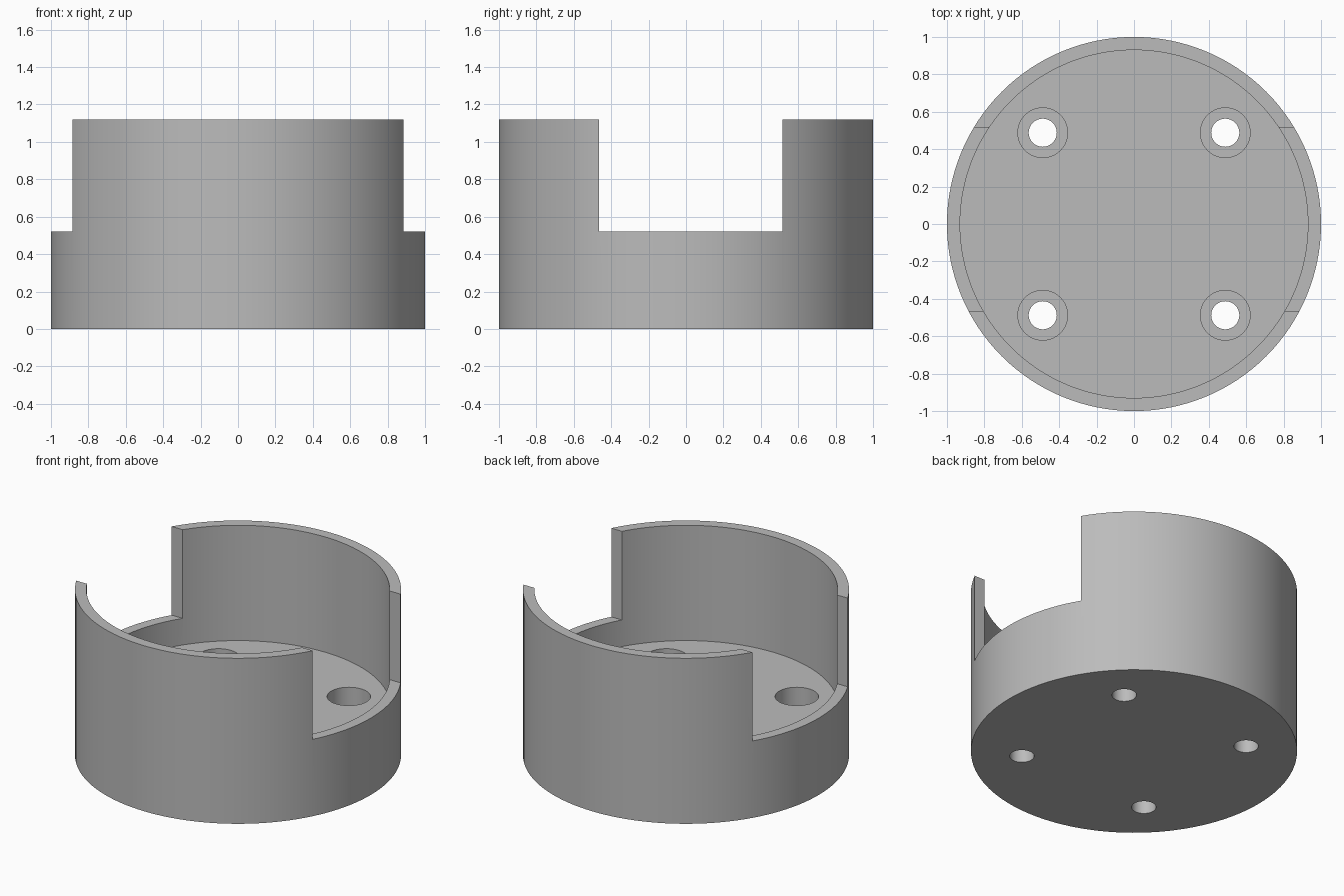
import bpy

old = bpy.data.objects.get("Cube")
if old:
    bpy.data.objects.remove(old, do_unlink=True)

RADIUS, INNER, HEIGHT = 1.0, 0.93, 1.12
FLOOR, SILL = 0.34, 0.52
NOTCH_FRONT, NOTCH_BACK = -0.465, 0.515
HOLE_POS, HOLE_R, BORE_R, BORE_Z = 0.488, 0.075, 0.133, 0.15

grey = bpy.data.materials.new("plain grey")
grey.use_nodes = True
colour = (0.5, 0.5, 0.5, 1)
grey.diffuse_color = colour
grey.node_tree.nodes["Principled BSDF"].inputs["Base Color"].default_value = colour


def cylinder(name, radius, bottom, top, x=0, y=0, sides=128):
    bpy.ops.mesh.primitive_cylinder_add(
        vertices=sides, radius=radius, depth=top - bottom,
        location=(x, y, (bottom + top) / 2))
    obj = bpy.context.object
    obj.name = name
    return obj


def cut(target, cutter):
    """Subtract the cutter, then discard it."""
    cutter.hide_render = True
    mod = target.modifiers.new("cut", 'BOOLEAN')
    mod.operation = 'DIFFERENCE'
    mod.solver = 'EXACT'
    mod.object = cutter
    bpy.ops.object.select_all(action='DESELECT')
    target.select_set(True)
    bpy.context.view_layer.objects.active = target
    bpy.ops.object.modifier_apply(modifier=mod.name)
    bpy.data.objects.remove(cutter, do_unlink=True)


# Round cup with a thick floor
cup = cylinder("round_cup", RADIUS, 0, HEIGHT)
cup.data.materials.append(grey)
cut(cup, cylinder("cavity", INNER, FLOOR, HEIGHT + 0.2))

# Notch through both side walls
bpy.ops.mesh.primitive_cube_add(
    size=1, location=(0, (NOTCH_FRONT + NOTCH_BACK) / 2, SILL + 0.5))
notch = bpy.context.object
notch.name = "notch"
notch.scale = (3, NOTCH_BACK - NOTCH_FRONT, 1)
cut(cup, notch)

# Four counterbored screw holes in the floor
for x in (-HOLE_POS, HOLE_POS):
    for y in (-HOLE_POS, HOLE_POS):
        cut(cup, cylinder("counterbore", BORE_R, BORE_Z, FLOOR + 0.1, x, y, 64))
        cut(cup, cylinder("screw_hole", HOLE_R, -0.1, FLOOR + 0.1, x, y, 64))

# Smooth round walls with crisp rims
bpy.ops.object.select_all(action='DESELECT')
cup.select_set(True)
bpy.context.view_layer.objects.active = cup
bpy.ops.object.shade_smooth_by_angle(angle=0.52)
